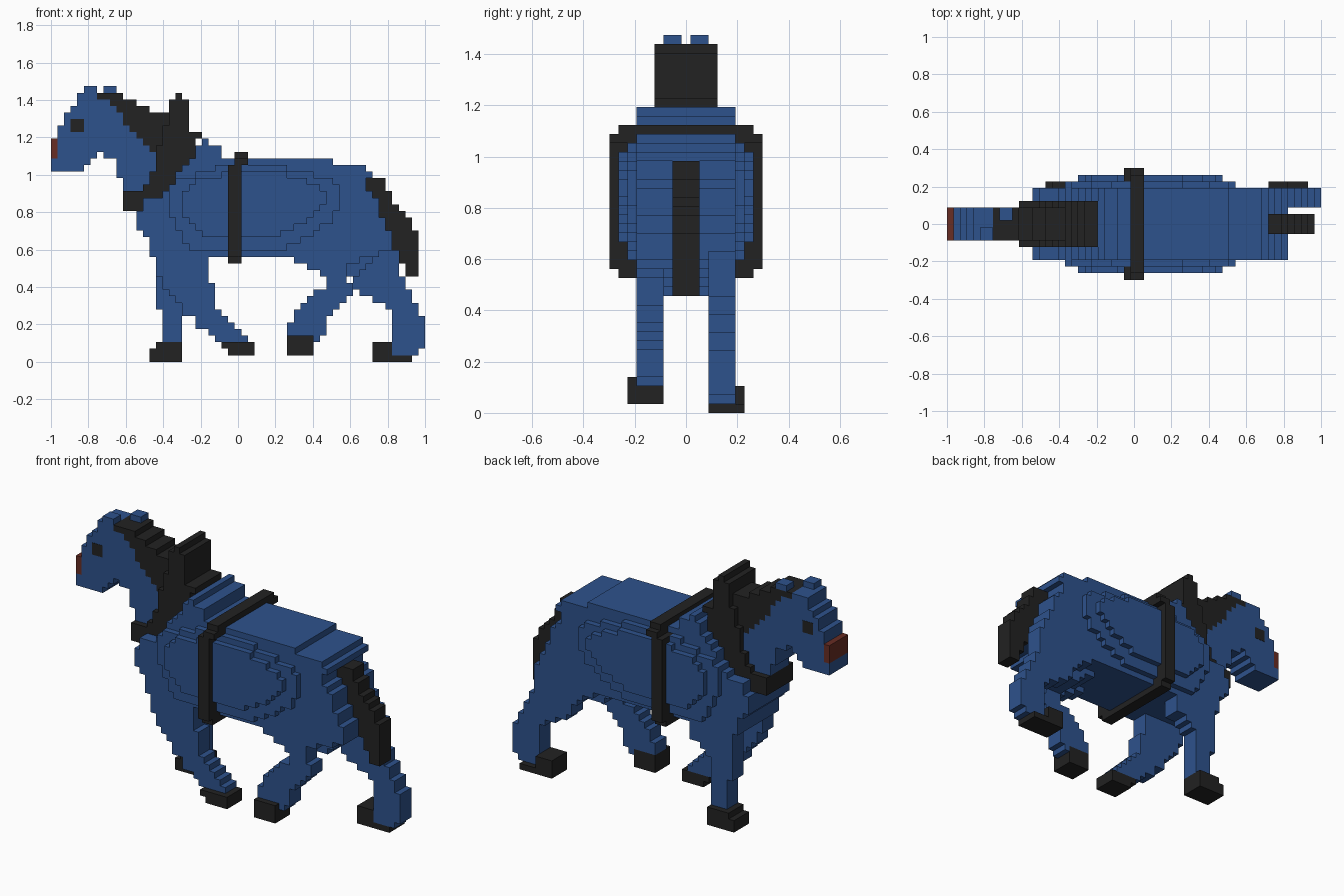
import bpy
import bmesh

cube = bpy.data.objects.get("Cube")
if cube:
    bpy.data.objects.remove(cube, do_unlink=True)

V = 2 / 57  # size of one block


def material(name, rgb):
    m = bpy.data.materials.new(name)
    m.use_nodes = True
    m.diffuse_color = (*rgb, 1)
    bsdf = m.node_tree.nodes["Principled BSDF"]
    bsdf.inputs["Base Color"].default_value = (*rgb, 1)
    bsdf.inputs["Roughness"].default_value = 0.8
    return m


BLUE = material("coat blue", (0.027, 0.085, 0.265))
BLACK = material("soft black", (0.016, 0.016, 0.016))
RED = material("muzzle red", (0.14, 0.026, 0.017))


def stepped(name, z, rows, y0, y1, mat):
    """Extrude a stepped side profile, in blocks. Rows run upward from z:
    (x start, x end) or (x start, x end, number of rows)."""
    left, right = [], []
    for row in rows:
        top = z + (row[2] if len(row) > 2 else 1)
        for side, x in ((left, row[0]), (right, row[1])):
            if side and side[-1][0] == x:
                side[-1] = (x, top)
            else:
                side += [(x, z), (x, top)]
        z = top
    bm = bmesh.new()
    verts = [bm.verts.new(((x - 28.5) * V, y0 * V, h * V)) for x, h in right + left[::-1]]
    face = bm.faces.new(verts)
    new = bmesh.ops.extrude_face_region(bm, geom=[face])["geom"]
    bmesh.ops.translate(bm, vec=(0, (y1 - y0) * V, 0),
                        verts=[g for g in new if isinstance(g, bmesh.types.BMVert)])
    bmesh.ops.recalc_face_normals(bm, faces=bm.faces)
    mesh = bpy.data.meshes.new(name)
    bm.to_mesh(mesh)
    bm.free()
    mesh.materials.append(mat)
    ob = bpy.data.objects.new(name, mesh)
    bpy.context.scene.collection.objects.link(ob)
    return ob


def centred(name, z, rows, half, mat):
    return stepped(name, z, rows, -half, half, mat)


# Trunk, with shoulder and rump
centred("trunk", 16, [(15, 50), (15, 52, 2), (14, 52), (13, 51, 2), (13, 50), (14, 50, 2),
                      (17, 49), (18, 48), (19, 48), (19, 49), (20, 48), (21, 43),
                      (22, 26, 2), (23, 24)], 5.5, BLUE)
centred("hips", 13, [(42, 47), (41, 48), (39, 49)], 2.5, BLUE)

# Rounded barrel, two layers on each side
centred("barrel_outer", 17, [(21, 36), (20, 38), (20, 40), (19, 41), (19, 43), (18, 43),
                             (18, 44, 4), (19, 43), (22, 40), (25, 36)], 6.5, BLUE)
centred("barrel_inner", 19, [(23, 35), (22, 37), (21, 39), (20, 40), (20, 41), (20, 42, 2),
                             (21, 41), (22, 39), (26, 36)], 7.5, BLUE)

# Girth strap around the barrel
centred("girth_side", 16, [(27, 29, 14), (28, 30)], 8.5, BLACK)
centred("girth_bottom", 15, [(27, 29)], 7.5, BLACK)
centred("girth_top", 31, [(28, 30)], 7.5, BLACK)

# Neck and head
centred("neck", 26, [(11, 15), (11, 16), (10, 16, 3), (8, 16)], 2.5, BLUE)
centred("jaw", 29, [(0, 5), (0, 6), (1, 7)], 2.5, BLUE)
centred("head", 32, [(1, 15), (1, 14), (1, 13), (1, 12), (2, 11, 2), (3, 10), (4, 9), (4, 7)],
        2.5, BLUE)
centred("muzzle", 31, [(0, 1, 3)], 2.5, RED)
stepped("right_ear", 41, [(5, 7)], -2.5, -0.5, BLUE)
stepped("left_ear", 41, [(8, 10)], 0.5, 2.5, BLUE)
for side, name in ((-1, "right_eye"), (1, "left_eye")):
    stepped(name, 35, [(3, 5, 2)], side * 2.4, side * 2.55, BLACK)

# Mane and collar
centred("mane", 31, [(16, 18), (15, 18), (14, 18), (13, 18), (12, 18), (11, 18, 2),
                     (10, 15), (9, 13), (7, 11)], 2.5, BLACK)
centred("collar", 23, [(11, 14, 2), (11, 17), (14, 18), (15, 19, 2), (16, 20), (16, 21),
                       (16, 22, 2), (17, 22), (17, 23), (17, 21), (18, 21, 4), (19, 20)],
        3.5, BLACK)

# Tail
centred("tail", 13, [(54, 56, 2), (53, 56, 2), (52, 56, 2), (51, 56), (51, 55, 2), (50, 54),
                     (50, 53), (49, 52, 2), (48, 51, 2)], 1.5, BLACK)

# Legs and hooves: name, side, leg base, leg rows, hoof base, hoof rows
legs = [
    ("front_leg_right", -1, 3,
     [(25, 30), (24, 29), (22, 28), (22, 27), (20, 26), (20, 25), (19, 25), (18, 25),
      (17, 25), (17, 24), (16, 24, 3)], 1, [(27, 31), (26, 31)]),
    ("front_leg_left", 1, 3,
     [(17, 20, 5), (16, 20, 3), (16, 21), (16, 22), (16, 24, 3)], 0, [(15, 20, 2), (16, 20)]),
    ("rear_leg_right", -1, 3,
     [(40, 41), (36, 42), (36, 42), (37, 42), (37, 43), (38, 44), (39, 45), (40, 46),
      (42, 46), (42, 45), (41, 45), (39, 45), (37, 47)], 1, [(36, 40, 3)]),
    ("rear_leg_left", 1, 1,
     [(52, 56), (52, 57, 5), (52, 56), (51, 56), (49, 55), (47, 55), (46, 54, 2),
      (45, 53), (44, 53), (42, 53), (43, 53, 2)], 0, [(49, 55), (49, 52, 2)]),
]
for name, side, z, rows, hoof_z, hoof_rows in legs:
    stepped(name, z, rows, side * 2.5, side * 5.5, BLUE)
    stepped(name.replace("leg", "hoof"), hoof_z, hoof_rows, side * 2.5, side * 6.5, BLACK)
